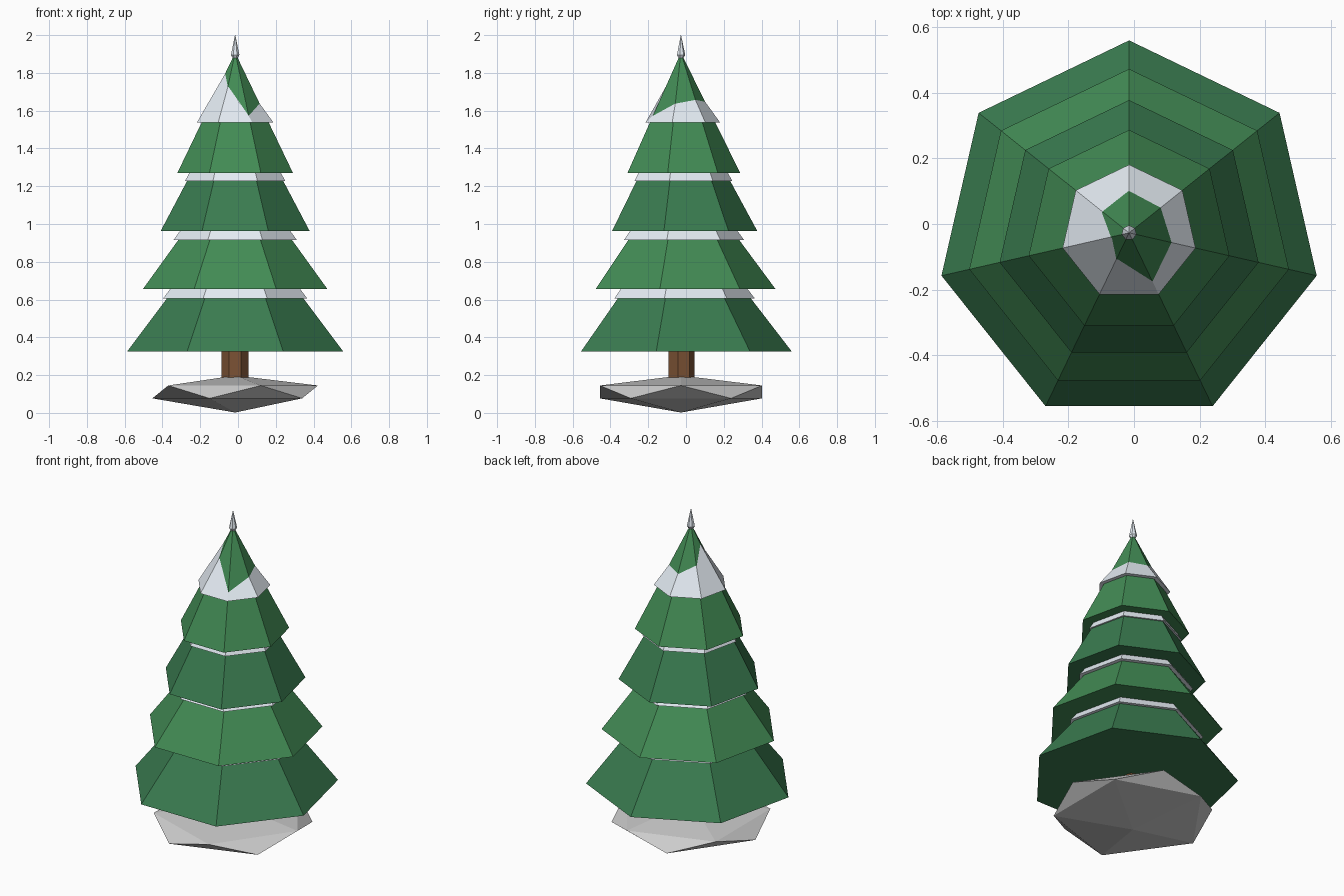
import bpy, bmesh
from math import sin, cos, radians

if "Cube" in bpy.data.objects:
    bpy.data.objects.remove(bpy.data.objects["Cube"])

AXIS = (-0.015, -0.027)   # the tree stands slightly off centre
SIDES = 7


def material(name, rgb):
    m = bpy.data.materials.new(name)
    m.diffuse_color = (*rgb, 1)
    m.use_nodes = True
    m.node_tree.nodes["Principled BSDF"].inputs["Base Color"].default_value = m.diffuse_color
    return m


dark_green = material("dark_green", (0.042, 0.20, 0.08))
light_green = material("light_green", (0.055, 0.26, 0.09))
snow_white = material("snow", (0.78, 0.84, 0.90))
bark = material("bark", (0.20, 0.085, 0.035))


def finish(name, bm, mat=None):
    bmesh.ops.recalc_face_normals(bm, faces=bm.faces)
    mesh = bpy.data.meshes.new(name)
    bm.to_mesh(mesh)
    bm.free()
    obj = bpy.data.objects.new(name, mesh)
    bpy.context.collection.objects.link(obj)
    if mat:
        mesh.materials.append(mat)
    return obj


def stack(name, rings, mat):
    """Closed heptagonal solid; each ring is a list of (radius, z) per corner."""
    bm = bmesh.new()
    loops = []
    for ring in rings:
        loop = []
        for i, (r, z) in enumerate(ring):
            a = radians(90 - 360 * i / SIDES)
            loop.append(bm.verts.new((AXIS[0] + r * cos(a), AXIS[1] + r * sin(a), z)))
        loops.append(loop)
    for low, high in zip(loops, loops[1:]):
        for i in range(SIDES):
            j = (i + 1) % SIDES
            bm.faces.new((low[i], low[j], high[j], high[i]))
    bm.faces.new(loops[0])
    bm.faces.new(loops[-1])
    return finish(name, bm, mat)


def level(r, z):
    return [(r, z)] * SIDES


# Stone base: flattened icosahedron
bm = bmesh.new()
bmesh.ops.create_icosphere(bm, subdivisions=1, radius=1)
for v in bm.verts:
    z = 0.1 + 0.098 * v.co.z if abs(v.co.z) > 0.9 else (0.145 if v.co.z > 0 else 0.077)
    v.co = (AXIS[0] + 0.49 * v.co.x, AXIS[1] + 0.505 * v.co.y, z)
finish("stone_base", bm)

# Trunk
stack("trunk", [level(0.073, 0.12), level(0.073, 0.36)], bark)

# Branch tiers: bottom z, bottom radius, top z, top radius
tiers = [(0.325, 0.587, 0.70, 0.298),
         (0.657, 0.500, 1.00, 0.246),
         (0.962, 0.405, 1.30, 0.222),
         (1.270, 0.314, 1.905, 0.001)]
for n, (z0, r0, z1, r1) in enumerate(tiers):
    stack(f"branch_tier_{n + 1}", [level(r0, z0), level(r1, z1)],
          light_green if n % 2 else dark_green)

# Snow collars under the upper tiers
for n, (z, r, slope) in enumerate([(0.605, 0.392, 0.77), (0.915, 0.335, 0.74), (1.228, 0.272, 0.55)]):
    stack(f"snow_collar_{n + 1}", [level(r, z), level(r - 0.1 * slope, z + 0.1)], snow_white)

# Snow cap with a ragged upper edge where the green top shows through
slope = 0.314 / (1.905 - 1.27)
edge = [1.65, 1.66, 1.64, 1.575, 1.73, 1.80, 1.70]
stack("snow_cap", [level(0.208, 1.537),
                   [((1.905 - z) * slope, z) for z in edge],
                   level(0.005, 1.84)], snow_white)

# Pointed tip
stack("snow_tip", [level(0.008, 1.87), level(0.023, 1.895), level(0.001, 2.0)], snow_white)
